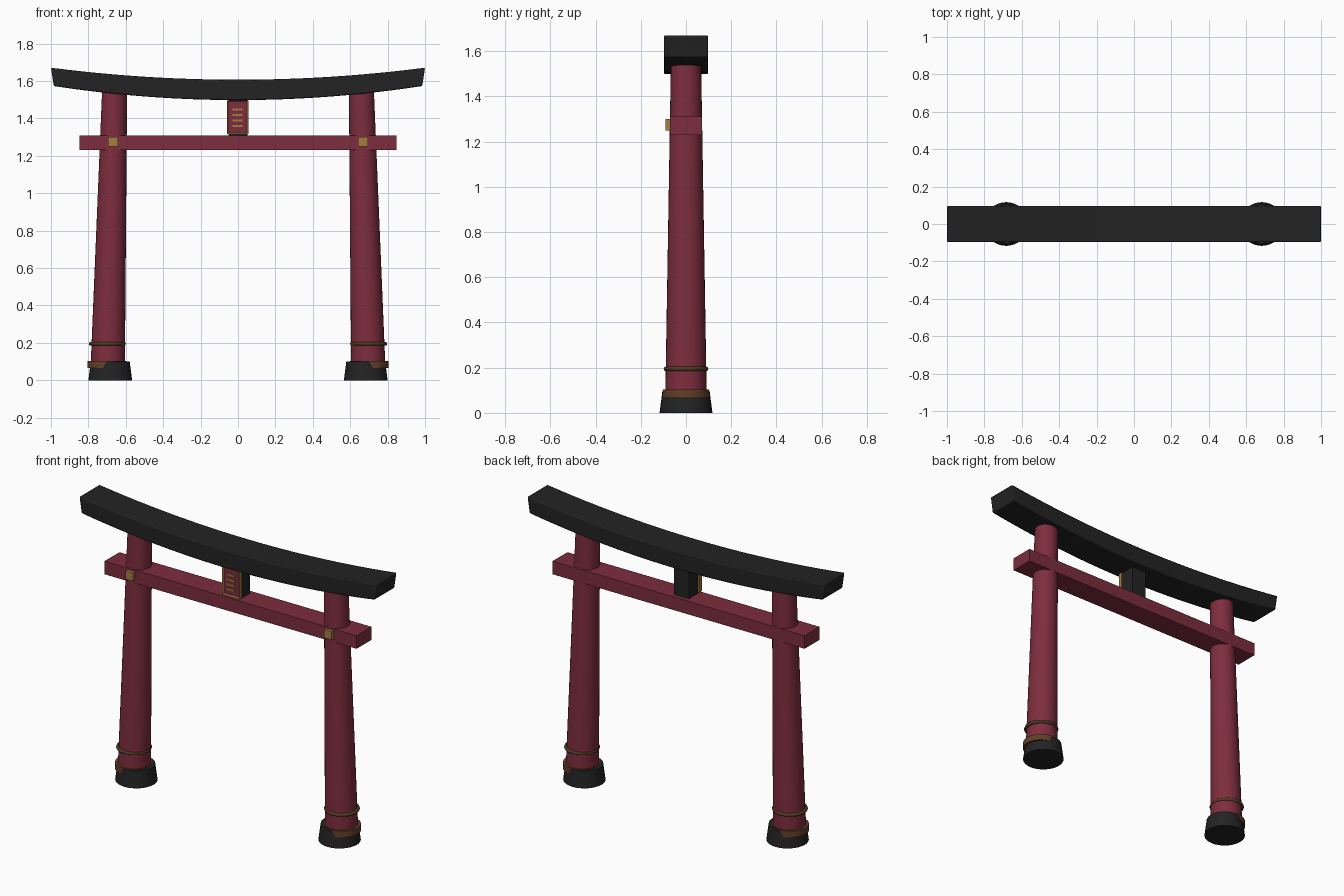
import bpy, bmesh, math

if "Cube" in bpy.data.objects:
    bpy.data.objects.remove(bpy.data.objects["Cube"])


def material(name, hex_code):
    """Flat material from an sRGB hex code, stored as linear values."""
    srgb = [int(hex_code[i:i + 2], 16) / 255 for i in (0, 2, 4)]
    linear = [c / 12.92 if c < 0.04 else ((c + 0.055) / 1.055) ** 2.4 for c in srgb]
    mat = bpy.data.materials.new(name)
    mat.use_nodes = True
    mat.diffuse_color = (*linear, 1)
    bsdf = mat.node_tree.nodes["Principled BSDF"]
    bsdf.inputs["Base Color"].default_value = (*linear, 1)
    bsdf.inputs["Roughness"].default_value = 0.8
    return mat


RED = material("crimson paint", "7D2D3D")
BLACK = material("black lacquer", "232323")
GOLD = material("dull gold", "A67C40")
BROWN = material("brown copper", "623F28")
OLIVE = material("dark bronze", "4F3D22")


def finish(name, bm, *mats, smooth=False):
    bmesh.ops.recalc_face_normals(bm, faces=bm.faces)
    mesh = bpy.data.meshes.new(name)
    bm.to_mesh(mesh)
    bm.free()
    obj = bpy.data.objects.new(name, mesh)
    bpy.context.collection.objects.link(obj)
    for mat in mats:
        mesh.materials.append(mat)
    if smooth:
        bpy.ops.object.select_all(action='DESELECT')
        obj.select_set(True)
        bpy.context.view_layer.objects.active = obj
        bpy.ops.object.shade_smooth_by_angle(angle=math.radians(35))
    return obj


def box_mesh(low, high):
    bm = bmesh.new()
    bmesh.ops.create_cube(bm, size=1)
    for v in bm.verts:
        v.co = [a + (b - a) * (c + 0.5) for a, b, c in zip(low, high, v.co)]
    return bm


def box(name, low, high, mat):
    return finish(name, box_mesh(low, high), mat)


def post(name, x0, x1, z0, z1, r0, r1, mat):
    """Tapered round post leaning from x0 at the bottom to x1 at the top."""
    bm = bmesh.new()
    bmesh.ops.create_cone(bm, cap_ends=True, segments=32,
                          radius1=r0, radius2=r1, depth=z1 - z0)
    for v in bm.verts:
        t = v.co.z / (z1 - z0) + 0.5
        v.co.x += x0 + (x1 - x0) * t
        v.co.z = z0 + (z1 - z0) * t
    return finish(name, bm, mat, smooth=True)


def ring(name, x, z, major, minor, mat):
    bpy.ops.mesh.primitive_torus_add(location=(x, 0, z), major_radius=major,
                                     minor_radius=minor, major_segments=32,
                                     minor_segments=8)
    obj = bpy.context.object
    obj.name = name
    obj.data.materials.append(mat)
    bpy.ops.object.shade_smooth_by_angle(angle=math.radians(50))


# Pillars with their footings, bands and beam studs
for label, s in (("left", 1), ("right", -1)):
    post(label + "_footing", s * 0.683, s * 0.683, 0, 0.1, 0.117, 0.104, BLACK)
    post(label + "_pillar", s * 0.697, s * 0.66, 0.05, 1.54, 0.092, 0.067, RED)
    post(label + "_lower_band", s * 0.702, s * 0.702, 0.065, 0.103, 0.103, 0.102, BROWN)
    ring(label + "_upper_band", s * 0.699, 0.195, 0.089, 0.01, OLIVE)
    box(label + "_stud", (s * 0.668 - 0.026, -0.091, 1.25),
        (s * 0.668 + 0.026, -0.07, 1.3), GOLD)

# Tie beam and central strut
box("tie_beam", (-0.847, -0.071, 1.23), (0.847, 0.071, 1.31), RED)
box("central_strut", (-0.05, -0.045, 1.3), (0.05, 0.045, 1.52), BLACK)

# Upswept top beam
bm = bmesh.new()
sections = []
STEPS = 24
for i in range(STEPS + 1):
    t = 2 * i / STEPS - 1
    top = (t, 1.607 + 0.064 * t * t)
    bottom = (0.985 * t, 1.498 + 0.075 * t * t)
    sections.append([bm.verts.new((x, y, z)) for (x, z), y in
                     ((bottom, -0.097), (top, -0.097), (top, 0.097), (bottom, 0.097))])
for a, b in zip(sections, sections[1:]):
    for k in range(4):
        j = (k + 1) % 4
        bm.faces.new((a[k], a[j], b[j], b[k]))
bm.faces.new(sections[0])
bm.faces.new(sections[-1])
top_beam = finish("top_beam", bm, BLACK, smooth=True)
bevel = top_beam.modifiers.new("soft_edges", 'BEVEL')
bevel.width = 0.006
bevel.segments = 2
bevel.limit_method = 'ANGLE'

# Plaque with a raised frame and a recessed field
bm = box_mesh((-0.06, -0.068, 1.318), (0.057, -0.044, 1.497))
bm.normal_update()
front = min(bm.faces, key=lambda f: f.calc_center_median().y)
bmesh.ops.inset_region(bm, faces=[front], thickness=0.011)
front.material_index = 1
for v in front.verts:
    v.co.y += 0.006
finish("plaque", bm, GOLD, RED)

# Plain bars on the plaque
for i in range(4):
    z = 1.36 + 0.0295 * i
    box("plaque_bar_%d" % (i + 1), (-0.029, -0.068, z - 0.005),
        (0.025, -0.061, z + 0.005), GOLD)
